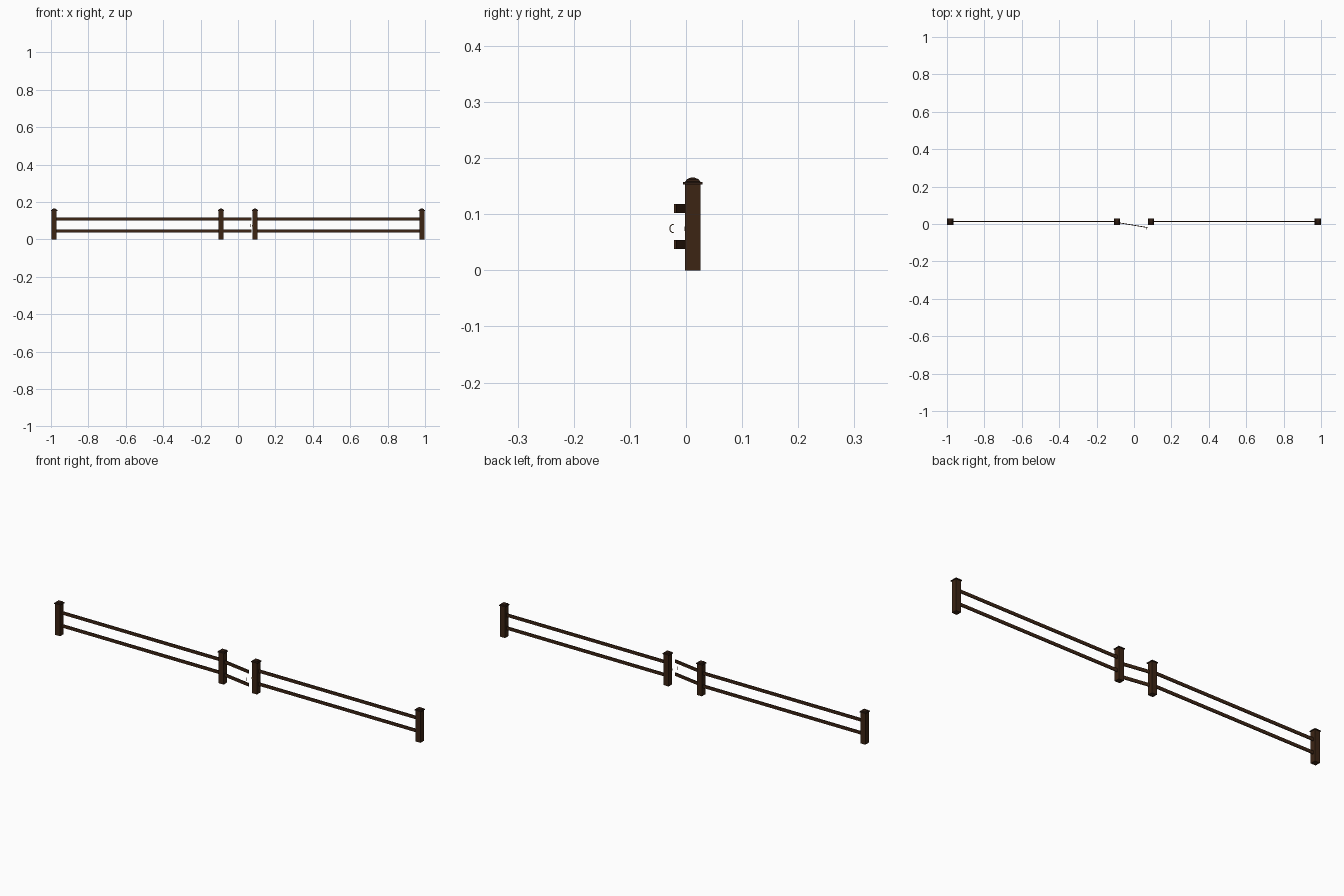
import bpy, bmesh, math
from mathutils import Vector, Matrix

if "Cube" in bpy.data.objects:
    bpy.data.objects.remove(bpy.data.objects["Cube"])


def material(name, rgb):
    m = bpy.data.materials.new(name)
    m.diffuse_color = (*rgb, 1)
    m.use_nodes = True
    m.node_tree.nodes["Principled BSDF"].inputs["Base Color"].default_value = m.diffuse_color
    return m


WOOD = material("dark brown", (0.045, 0.018, 0.007))
CAP = material("deep brown", (0.028, 0.012, 0.006))
METAL = material("bronze", (0.11, 0.055, 0.02))


def finish(name, bm, mat):
    bmesh.ops.recalc_face_normals(bm, faces=bm.faces)
    me = bpy.data.meshes.new(name)
    bm.to_mesh(me)
    bm.free()
    me.materials.append(mat)
    ob = bpy.data.objects.new(name, me)
    bpy.context.collection.objects.link(ob)
    return ob


def beam(name, a, b, z0, z1, thick, mat=WOOD):
    """Upright flat board running between two plan points."""
    a, b = Vector(a), Vector(b)
    d = b - a
    bm = bmesh.new()
    bmesh.ops.create_cube(bm, size=1)
    mid = (a + b) / 2
    m = (Matrix.Translation((mid.x, mid.y, (z0 + z1) / 2))
         @ Matrix.Rotation(math.atan2(d.y, d.x), 4, 'Z')
         @ Matrix.Diagonal((d.length, thick, z1 - z0, 1)))
    bmesh.ops.transform(bm, matrix=m, verts=bm.verts)
    return finish(name, bm, mat)


def square_stack(name, x, y, profile, mat):
    """Square section lofted through (z, half width) steps."""
    bm = bmesh.new()
    rings = []
    for z, h in profile:
        rings.append([bm.verts.new((x + sx * h, y + sy * h, z))
                      for sx, sy in ((-1, -1), (1, -1), (1, 1), (-1, 1))])
    for r, s in zip(rings, rings[1:]):
        for i in range(4):
            j = (i + 1) % 4
            bm.faces.new((r[i], r[j], s[j], s[i]))
    bm.faces.new(rings[0][::-1])
    bm.faces.new(rings[-1])
    return finish(name, bm, mat)


POST_Y, HALF = 0.012, 0.0135
OUTER, INNER = 0.983, 0.091
RAILS = ((0.038, 0.054), (0.102, 0.118))

# Posts with stepped caps
for x in (-OUTER, -INNER, INNER, OUTER):
    square_stack("post", x, POST_Y, [(0, HALF), (0.154, HALF)], WOOD)
    square_stack("post_cap", x, POST_Y,
                 [(0.153, 0.017), (0.157, 0.017), (0.158, 0.013),
                  (0.162, 0.011), (0.165, 0.004)], CAP)

# Fixed rails on both sides, and the gate rails standing slightly open
HINGE, TIP = Vector((-0.078, 0.006)), Vector((0.072, -0.019))
for z0, z1 in RAILS:
    for s in (-1, 1):
        beam("fence_rail", (s * INNER, 0.014), (s * OUTER, 0.014), z0, z1, 0.004)
    beam("gate_rail", HINGE, TIP, z0, z1, 0.004)

# Curved gate handle
curve = bpy.data.curves.new("gate_handle", 'CURVE')
curve.dimensions = '3D'
curve.bevel_depth = 0.001
curve.bevel_resolution = 1
curve.use_fill_caps = True
sp = curve.splines.new('POLY')
sp.points.add(8)
for i, p in enumerate(sp.points):
    t = math.pi * i / 8
    p.co = (0.065, -0.022 - 0.007 * math.sin(t), 0.0745 + 0.0075 * math.cos(t), 1)
curve.materials.append(METAL)
handle = bpy.data.objects.new("gate_handle", curve)
bpy.context.collection.objects.link(handle)

# Small catch on the closing post
beam("latch_catch", (INNER - 0.016, -0.001), (INNER - 0.008, -0.001),
     0.070, 0.078, 0.003, METAL)
